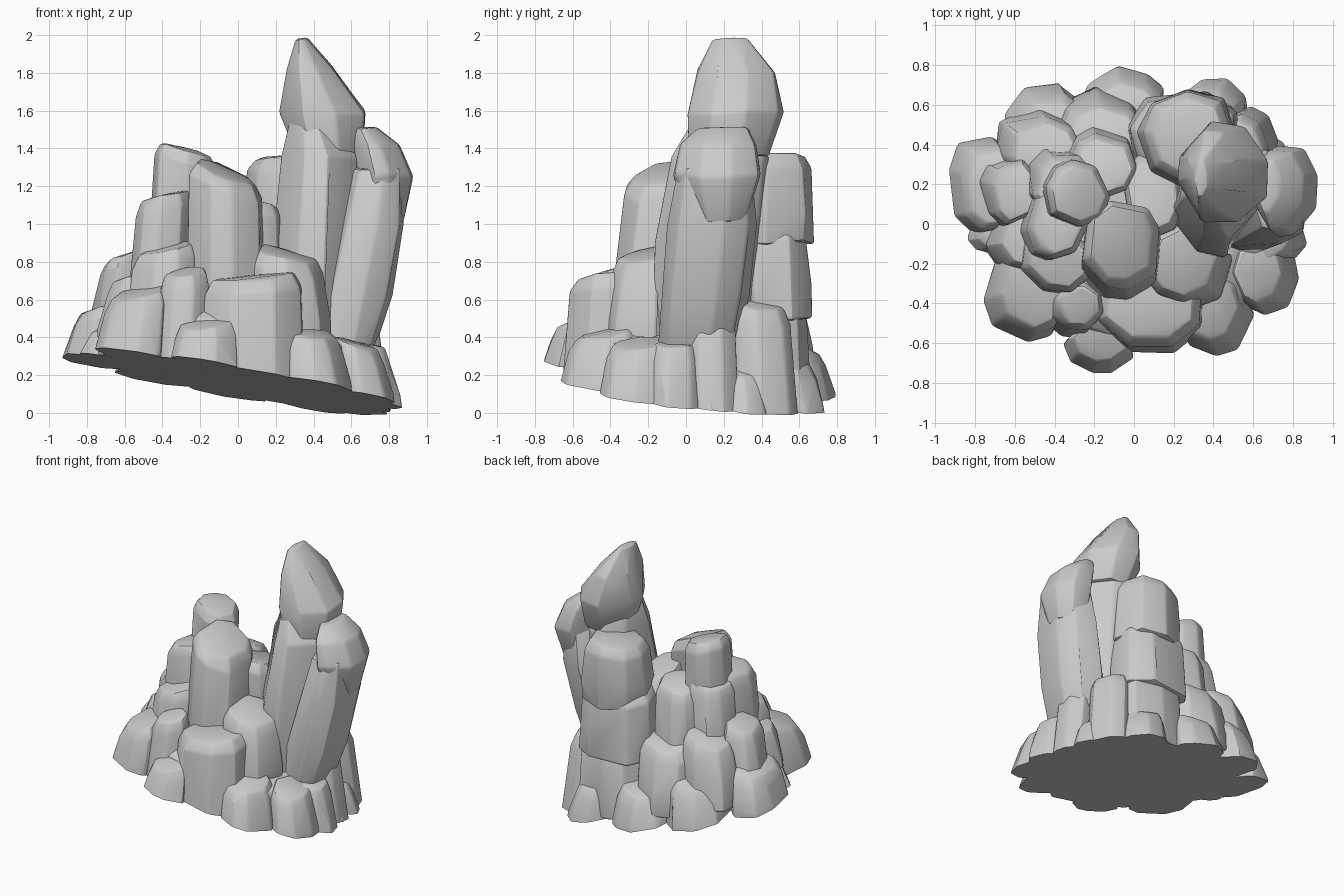
import bpy, bmesh, math, random
from mathutils import Vector

cube = bpy.data.objects.get("Cube")
if cube:
    bpy.data.objects.remove(cube, do_unlink=True)

rng = random.Random(21)
GROUND_NORMAL = Vector((.17, .115, 1))
GROUND_POINT = Vector((0, 0, .165))

stone = bpy.data.materials.new("grey_stone")
stone.use_nodes = True
GREY = (.6, .6, .6, 1)
stone.diffuse_color = GREY
stone.node_tree.nodes["Principled BSDF"].inputs["Base Color"].default_value = GREY


def ground(x, y):
    """Height of the tilted underside at a point."""
    return GROUND_POINT.z - GROUND_NORMAL.x * x - GROUND_NORMAL.y * y


def stone_from_rings(name, rings, slope=(0, 0), sides=8):
    """Chiselled stone: hull of rings (x, y, z, rx, ry), worn edges, cut at the ground.
    The upper two rings are tipped by the slope."""
    bm = bmesh.new()
    turn = rng.random()
    corners = [((i + turn + rng.uniform(-.25, .25)) * math.tau / sides,
                rng.uniform(1.02, 1.14)) for i in range(sides)]
    for level, (x, y, z, rx, ry) in enumerate(rings):
        tip = 1 if level >= len(rings) - 2 else .2
        for angle, stretch in corners:
            r = stretch * rng.uniform(.97, 1.03)
            ox, oy = rx * r * math.cos(angle), ry * r * math.sin(angle)
            lift = tip * (slope[0] * ox + slope[1] * oy) + rng.uniform(-.012, .012)
            bm.verts.new((x + ox, y + oy, z + lift))

    # Convex body with merged facets
    hull = bmesh.ops.convex_hull(bm, input=bm.verts)
    spare = {v for v in hull["geom_interior"] + hull["geom_unused"]
             if isinstance(v, bmesh.types.BMVert)}
    bmesh.ops.delete(bm, geom=list(spare), context='VERTS')
    bmesh.ops.dissolve_limit(bm, angle_limit=math.radians(7),
                             verts=bm.verts, edges=bm.edges)

    # Worn edges
    sharp = [e for e in bm.edges if e.calc_face_angle(0) > math.radians(22)]
    bmesh.ops.bevel(bm, geom=sharp, offset=.016, segments=2, profile=.5,
                    affect='EDGES', clamp_overlap=True)

    # Flat tilted underside
    bmesh.ops.bisect_plane(bm, geom=bm.verts[:] + bm.edges[:] + bm.faces[:],
                           plane_co=GROUND_POINT, plane_no=GROUND_NORMAL,
                           clear_inner=True)
    bmesh.ops.holes_fill(bm, edges=bm.edges, sides=0)
    bmesh.ops.recalc_face_normals(bm, faces=bm.faces)

    mesh = bpy.data.meshes.new(name)
    bm.to_mesh(mesh)
    bm.free()
    mesh.materials.append(stone)
    obj = bpy.data.objects.new(name, mesh)
    bpy.context.collection.objects.link(obj)
    stones.append(obj)


def block(name, x, y, rx, ry, low, high, lean=None, slope=None):
    """Block between two heights; by default it leans in and its top slopes outward."""
    away = Vector((x, y)).normalized()
    lean = lean or (-.1 * x, -.1 * y)
    slope = slope or tuple(-.28 * away)
    tall = high - low
    shoulder = high - min(.07, tall * .2)

    def ring(z, size):
        t = (z - low) / tall
        return (x + lean[0] * t, y + lean[1] * t, z, rx * size, ry * size)
    stone_from_rings(name, [ring(low, .98), ring(low + .35 * tall, 1),
                            ring(shoulder, .9), ring(high, .74)], slope)


stones = []

# Hidden heart that closes the gaps
block("core", 0, 0, .76, .6, -.2, .48, slope=(-.17, -.11))

# Boulders round the foot: x, y, half widths, top height
foot = {
    "front_right_boulder": (.43, -.47, .18, .2, .43),
    "front_boulder": (-.19, -.65, .17, .13, .47),
    "front_left_boulder": (-.57, -.37, .19, .24, .64),
    "left_boulder": (-.78, .2, .18, .24, .56),
    "left_pebble": (-.77, -.07, .11, .08, .45),
    "back_left_boulder": (-.44, .5, .23, .21, .48),
    "back_boulder": (-.06, .64, .2, .16, .35),
    "back_right_boulder": (.42, .58, .17, .18, .27),
    "right_back_boulder": (.57, .42, .17, .17, .58),
    "right_boulder": (.69, -.27, .15, .19, .37),
    "far_right_boulder": (.77, -.07, .11, .14, .36),
    "right_chip": (.7, .14, .13, .14, .54),
    "right_pebble": (.69, .33, .12, .12, .22),
}
for name, (x, y, rx, ry, high) in foot.items():
    block(name, x, y, rx, ry, ground(x, y) - .12, high)

# Stepped blocks climbing to the columns: x, y, half widths, bottom, top
steps = {
    "front_right_step": (.28, -.22, .21, .2, .3, .84),
    "front_wedge": (-.31, -.45, .14, .13, .2, .74),
    "left_front_step": (-.42, -.2, .2, .17, .3, .87),
    "left_block": (-.43, .0, .17, .19, .5, 1.15),
    "left_step": (-.66, .18, .14, .18, .35, .83),
    "left_low_step": (-.6, -.09, .16, .16, .3, .73),
    "back_left_step": (-.5, .39, .2, .19, .3, .77),
    "back_step": (-.17, .47, .24, .2, .2, .7),
    "back_upper_step": (-.18, .31, .18, .18, .55, 1.08),
    "back_left_shoulder": (-.38, .2, .18, .18, .55, 1.13),
    "centre_wedge": (.1, .16, .16, .24, .4, 1.08),
}
for name, spec in steps.items():
    block(name, *spec)

# Broad flat-topped block at the front
block("front_block", .09, -.44, .28, .23, .05, .72, (0, .03), (.1, .1))

# Stack at the back
upright = (0, -.01)
block("back_stack_lower", .27, .46, .28, .21, .05, .58, upright, (0, -.1))
block("back_stack_middle", .25, .45, .28, .22, .5, 1.0, upright, (-.05, 0))
block("back_stack_top", .28, .43, .24, .23, .9, 1.36, (0, .01), (.05, 0))

# Two flat-topped columns on the left half
block("front_left_column", -.06, -.18, .22, .24, .45, 1.27, (0, .08), (-.4, .15))
block("back_left_column", -.31, .15, .165, .18, .75, 1.4, (.03, 0), (-.22, .05))

# Tall leaning columns and the pointed spire
stone_from_rings("centre_column", [
    (.4, .08, .2, .2, .24), (.42, .12, .9, .22, .26),
    (.44, .19, 1.35, .2, .25), (.39, .2, 1.57, .1, .14)])
stone_from_rings("right_column", [
    (.57, .05, .3, .14, .2), (.625, .09, .62, .19, .23),
    (.7, .13, 1.0, .18, .23), (.74, .14, 1.3, .14, .19)])
stone_from_rings("right_column_cap", [
    (.76, .18, 1.0, .11, .14), (.78, .17, 1.26, .14, .225),
    (.73, .18, 1.42, .12, .2), (.67, .2, 1.51, .06, .13)])
stone_from_rings("spire", [
    (.48, .22, 1.36, .17, .2), (.45, .25, 1.59, .22, .245),
    (.385, .26, 1.81, .125, .2), (.335, .23, 1.98, .03, .09)])

# Soft facets with crisp edges
bpy.ops.object.select_all(action='DESELECT')
for obj in stones:
    obj.select_set(True)
bpy.context.view_layer.objects.active = stones[0]
bpy.ops.object.shade_smooth_by_angle(angle=math.radians(20))
